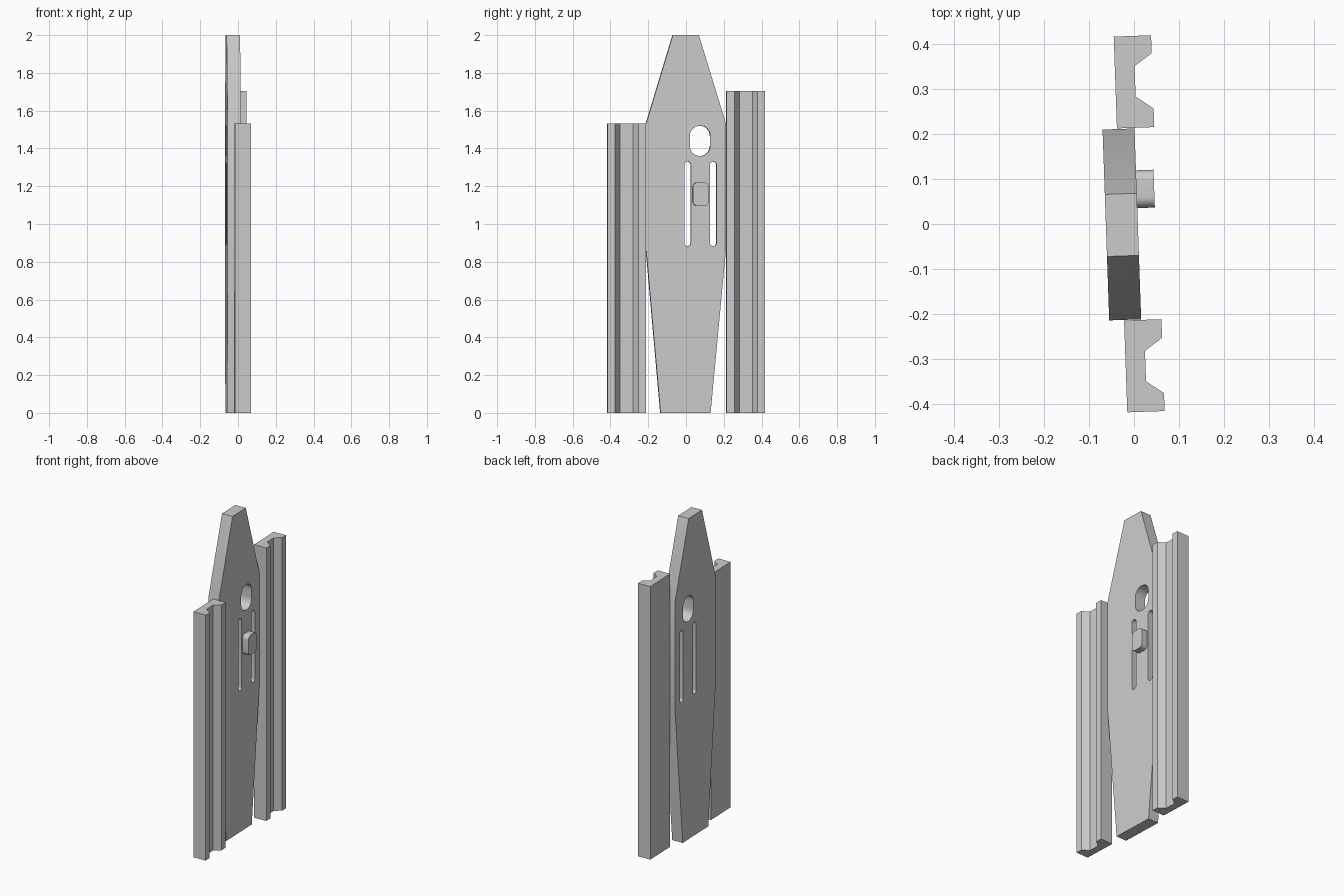
import bpy, bmesh, math
from mathutils import Matrix

if "Cube" in bpy.data.objects:
    bpy.data.objects.remove(bpy.data.objects["Cube"])

grey = bpy.data.materials.new("plain grey")
grey.diffuse_color = (0.6, 0.6, 0.6, 1)
grey.use_nodes = True
grey.node_tree.nodes["Principled BSDF"].inputs["Base Color"].default_value = grey.diffuse_color
TILT = Matrix.Rotation(math.radians(2), 4, 'Z')


def prism(name, base, offset):
    """Extrude a closed outline along an offset vector."""
    bm = bmesh.new()
    face = bm.faces.new([bm.verts.new(p) for p in base])
    ext = bmesh.ops.extrude_face_region(bm, geom=[face])
    bmesh.ops.translate(bm, vec=offset,
                        verts=[v for v in ext["geom"] if isinstance(v, bmesh.types.BMVert)])
    bmesh.ops.recalc_face_normals(bm, faces=bm.faces)
    me = bpy.data.meshes.new(name)
    bm.to_mesh(me)
    bm.free()
    me.materials.append(grey)
    ob = bpy.data.objects.new(name, me)
    bpy.context.collection.objects.link(ob)
    return ob


def slab(name, outline, x0, x1):
    """Upright slab from a (y, z) outline, turned with the plate."""
    ob = prism(name, [(x0, y, z) for y, z in outline], (x1 - x0, 0, 0))
    ob.matrix_world = TILT
    return ob


def rounded(cy, z0, z1, half, r, n=8):
    """Rounded rectangle outline in (y, z)."""
    pts = []
    for k, (sy, z) in enumerate([(1, z1 - r), (-1, z1 - r), (-1, z0 + r), (1, z0 + r)]):
        for i in range(n + 1):
            a = math.pi / 2 * (k + i / n)
            pts.append((cy + sy * (half - r) + r * math.cos(a), z + r * math.sin(a)))
    return pts


def shade_smooth(ob):
    bpy.ops.object.select_all(action='DESELECT')
    ob.select_set(True)
    bpy.context.view_layer.objects.active = ob
    bpy.ops.object.shade_smooth_by_angle(angle=math.radians(30))


# Tapered centre plate
plate = slab("centre_plate", [(-0.135, 0), (0.13, 0), (0.212, 0.87), (0.212, 1.53), (0.068, 2),
                              (-0.07, 2), (-0.212, 1.53), (-0.212, 0.87)], -0.0625, 0.0085)

# Oval window and two long slots cut through the plate
cuts = [("window_cutter", rounded(0.074, 1.36, 1.52, 0.054, 0.0535)),
        ("slot_cutter_a", rounded(0.008, 0.883, 1.33, 0.017, 0.0165)),
        ("slot_cutter_b", rounded(0.144, 0.883, 1.33, 0.017, 0.0165))]
for name, outline in cuts:
    cutter = slab(name, outline, -0.2, 0.2)
    cutter.hide_render = True
    mod = plate.modifiers.new(name, 'BOOLEAN')
    mod.operation, mod.solver, mod.object = 'DIFFERENCE', 'EXACT', cutter
    bpy.context.view_layer.update()
    bpy.context.view_layer.objects.active = plate
    bpy.ops.object.modifier_apply(modifier=name)
    bpy.data.objects.remove(cutter)
shade_smooth(plate)

# Raised button between the slots
button = slab("button", rounded(0.077, 1.095, 1.22, 0.042, 0.024), 0.0085, 0.0475)
shade_smooth(button)

# Grooved side rails: same section, different heights
# (x, y) section measured from the rail's inner back corner, running outwards
SECTION = [(0, 0), (0.083, 0), (0.083, 0.041), (0.044, 0.069),
           (0.044, 0.137), (0.083, 0.164), (0.083, 0.204), (0, 0.204)]
for name, side, height, back in [("front_rail", -1, 1.532, -0.0295),
                                 ("rear_rail", 1, 1.704, -0.0305)]:
    rail = prism(name, [(back + x, side * (0.2135 + y), 0) for x, y in SECTION], (0, 0, height))
    rail.matrix_world = TILT
